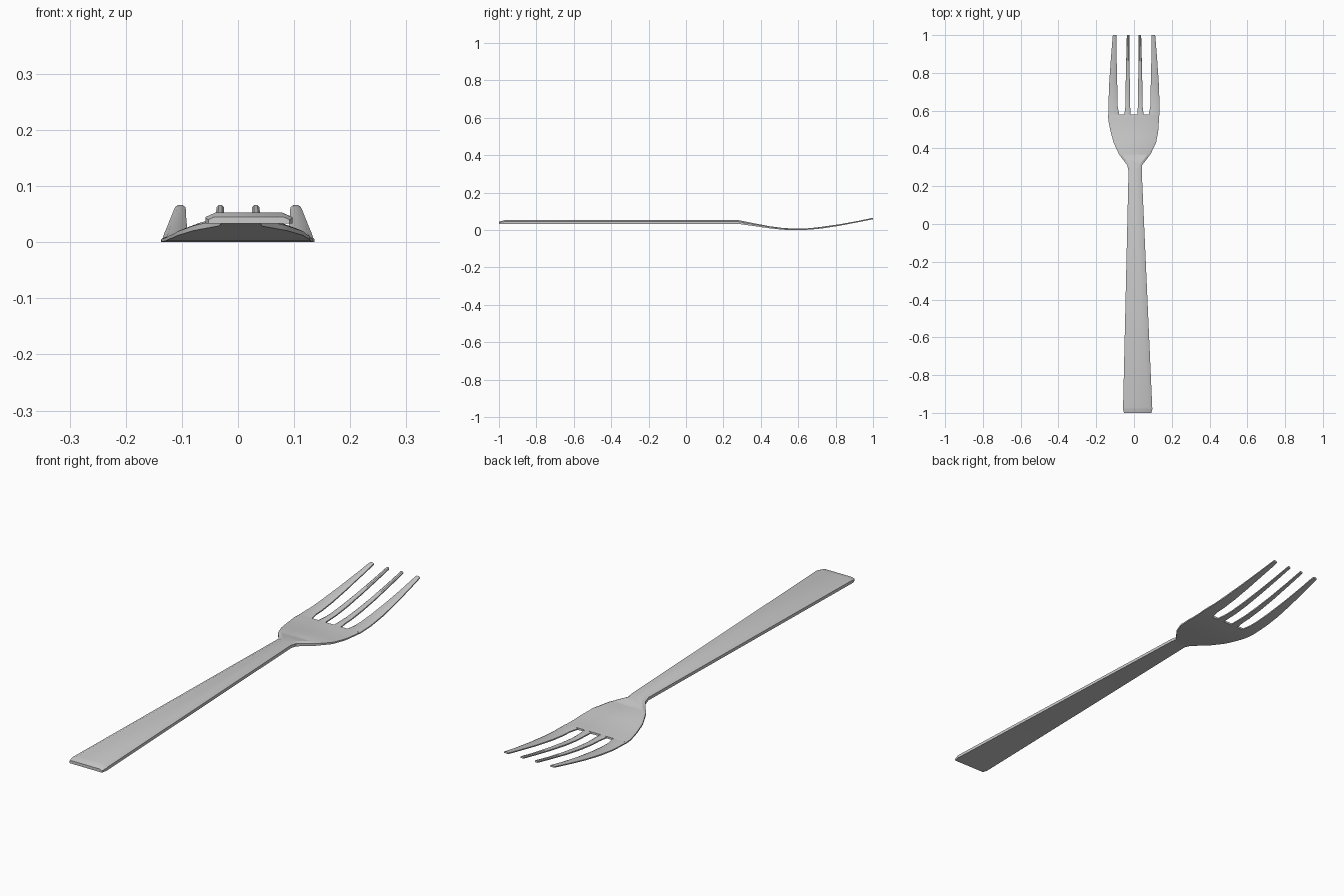
import bpy, bmesh

if "Cube" in bpy.data.objects:
    bpy.data.objects.remove(bpy.data.objects["Cube"])

# side profile of the fork: y, bottom z, top z
PROFILE = [(-1.0, .033, .045), (-.97, .033, .053), (.28, .033, .053),
           (.36, .022, .037), (.45, .009, .020), (.52, .002, .011),
           (.58, .000, .008), (.66, .002, .010), (.73, .009, .018),
           (.82, .023, .031), (.92, .042, .049), (1.0, .058, .066)]


def heights(y):
    for (y0, b0, t0), (y1, b1, t1) in zip(PROFILE, PROFILE[1:]):
        if y <= y1:
            f = (y - y0) / (y1 - y0)
            return b0 + f * (b1 - b0), t0 + f * (t1 - t0)
    return PROFILE[-1][1:]


def lerp(rows, y):
    for a, b in zip(rows, rows[1:]):
        if y <= b[0]:
            f = (y - a[0]) / (b[0] - a[0])
            return a[1] + f * (b[1] - a[1]), a[2] + f * (b[2] - a[2])
    return rows[-1][1:]


def loft(name, rows, start_cap=True):
    """Sweep a strip with chamfered top edges through (y, left x, right x) rows."""
    ys = {r[0] for r in rows}
    ys |= {p[0] for p in PROFILE if rows[0][0] < p[0] < rows[-1][0]}
    bm = bmesh.new()
    rings = []
    for y in sorted(ys):
        a, b = lerp(rows, y)
        zb, zt = heights(y)
        c = min((zt - zb) * .9, (b - a) * .25)
        zm = zb + (zt - zb) * .6
        pts = [(a, zb), (b, zb), (b, zm), (b - c, zt), (a + c, zt), (a, zm)]
        rings.append([bm.verts.new((x, y, z)) for x, z in pts])
    for r, s in zip(rings, rings[1:]):
        for i in range(6):
            j = (i + 1) % 6
            bm.faces.new((r[i], r[j], s[j], s[i]))
    if start_cap:
        bm.faces.new(rings[0])
    bm.faces.new(rings[-1])
    bmesh.ops.recalc_face_normals(bm, faces=bm.faces)
    # an open tube can be guessed inside out; the end cap must face +y
    bm.faces.ensure_lookup_table()
    bm.normal_update()
    if bm.faces[-1].normal.y < 0:
        bmesh.ops.reverse_faces(bm, faces=bm.faces)
    me = bpy.data.meshes.new(name)
    bm.to_mesh(me)
    bm.free()
    ob = bpy.data.objects.new(name, me)
    bpy.context.collection.objects.link(ob)
    bpy.ops.object.select_all(action='DESELECT')
    ob.select_set(True)
    bpy.context.view_layer.objects.active = ob
    bpy.ops.object.shade_smooth_by_angle(angle=.5)
    return ob


# handle, neck and palm in one sweep
loft("handle_and_palm", [
    (-1.0, -.053, .092), (-.98, -.058, .097), (.28, -.029, .041),
    (.31, -.035, .042), (.34, -.058, .065), (.37, -.080, .088),
    (.43, -.108, .117), (.49, -.124, .128), (.55, -.136, .132),
    (.58, -.137, .134)])

# outer tines, curving inwards
for side, name in ((-1, "left"), (1, "right")):
    rows = [(.58, .078, .136), (.62, .086, .136), (.75, .089, .131),
            (.88, .092, .122), (.98, .093, .114), (1.0, .094, .112)]
    if side < 0:
        rows = [(y, -b, -a) for y, a, b in rows]
    loft(name + "_outer_tine", rows, False)

# inner tines, slim and straight
for side, name in ((-1, "left"), (1, "right")):
    rows = [(.58, .019, .051), (.62, .020, .046), (.80, .023, .043),
            (1.0, .025, .038)]
    if side < 0:
        rows = [(y, -b, -a) for y, a, b in rows]
    loft(name + "_inner_tine", rows, False)
